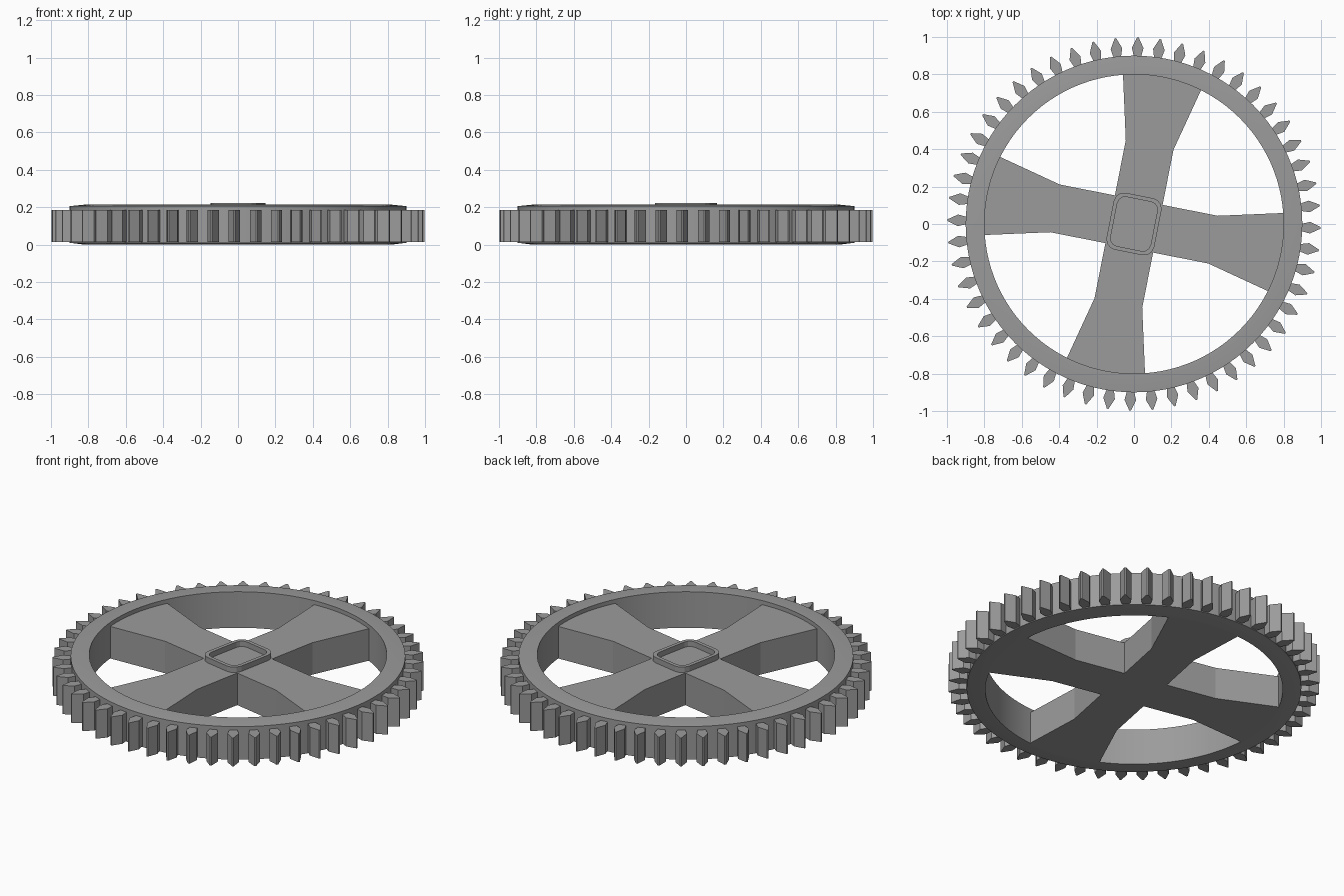
import bpy, bmesh
from math import cos, sin, pi, radians

cube = bpy.data.objects.get("Cube")
if cube:
    bpy.data.objects.remove(cube, do_unlink=True)

grey = bpy.data.materials.new("grey metal")
grey.use_nodes = True
colour = (0.33, 0.33, 0.33, 1)
grey.diffuse_color = colour
grey.node_tree.nodes["Principled BSDF"].inputs["Base Color"].default_value = colour


def turn(p, a):
    return (p[0] * cos(a) - p[1] * sin(a), p[0] * sin(a) + p[1] * cos(a))


def prism(bm, outline, z0, z1):
    low = [bm.verts.new((x, y, z0)) for x, y in outline]
    high = [bm.verts.new((x, y, z1)) for x, y in outline]
    bm.faces.new(low[::-1])
    bm.faces.new(high)
    for i in range(len(low)):
        j = (i + 1) % len(low)
        bm.faces.new((low[i], low[j], high[j], high[i]))


def loft(bm, loops):
    """Bridge a closed series of equal loops into a ring."""
    rings = [[bm.verts.new(p) for p in loop] for loop in loops]
    for k, a in enumerate(rings):
        b = rings[(k + 1) % len(rings)]
        for i in range(len(a)):
            j = (i + 1) % len(a)
            bm.faces.new((a[i], a[j], b[j], b[i]))


def finish(name, bm, smooth=False):
    bmesh.ops.recalc_face_normals(bm, faces=bm.faces)
    mesh = bpy.data.meshes.new(name)
    bm.to_mesh(mesh)
    bm.free()
    mesh.materials.append(grey)
    ob = bpy.data.objects.new(name, mesh)
    bpy.context.collection.objects.link(ob)
    if smooth:
        bpy.ops.object.select_all(action='DESELECT')
        ob.select_set(True)
        bpy.context.view_layer.objects.active = ob
        bpy.ops.object.shade_smooth_by_angle(angle=radians(20))
    return ob


TILT = radians(-11.2)

# Rim: a turned ring, slightly thicker at its inner edge
bm = bmesh.new()
profile = [(0.80, 0.0), (0.82, 0.0), (0.90, 0.01), (0.90, 0.206), (0.82, 0.214), (0.80, 0.214)]
STEPS = 104
loft(bm, [[(r * cos(2 * pi * i / STEPS), r * sin(2 * pi * i / STEPS), z)
           for i in range(STEPS)] for r, z in profile])
finish("rim", bm, smooth=True)

# Teeth: pointed prisms around the rim
bm = bmesh.new()
tooth = [(0.885, -0.02), (0.90, -0.021), (0.942, -0.031), (0.998, -0.004),
         (0.998, 0.004), (0.942, 0.031), (0.90, 0.021), (0.885, 0.02)]
TEETH = 52
for i in range(TEETH):
    a = radians(-1.2) + 2 * pi * i / TEETH
    prism(bm, [turn(p, a) for p in tooth], 0.015, 0.185)
finish("teeth", bm)

# Spokes: one cross-shaped plate with four flared arms
bm = bmesh.new()
half_angle = radians(15.4)
arm = [(0.13, -0.13), (0.43, -0.13)]
arm += [(0.805 * cos(half_angle * t / 4), 0.805 * sin(half_angle * t / 4)) for t in range(-4, 5)]
arm += [(0.43, 0.13)]
cross = [turn(p, TILT + k * pi / 2) for k in range(4) for p in arm]
prism(bm, cross, 0.0, 0.19)
finish("spokes", bm)


# Hub collar: a raised rounded rectangle ring around the shaft seat
def rounded(hx, hy, r, z):
    pts = []
    for k, (sx, sy) in enumerate([(1, 1), (-1, 1), (-1, -1), (1, -1)]):
        for s in range(4):
            a = k * pi / 2 + s * pi / 6
            p = (sx * (hx - r) + r * cos(a), sy * (hy - r) + r * sin(a))
            pts.append((*turn(p, TILT), z))
    return pts


bm = bmesh.new()
loft(bm, [rounded(0.13, 0.155, 0.055, 0.18), rounded(0.13, 0.155, 0.055, 0.222),
          rounded(0.109, 0.134, 0.042, 0.222), rounded(0.109, 0.134, 0.042, 0.18)])
finish("hub_collar", bm)
